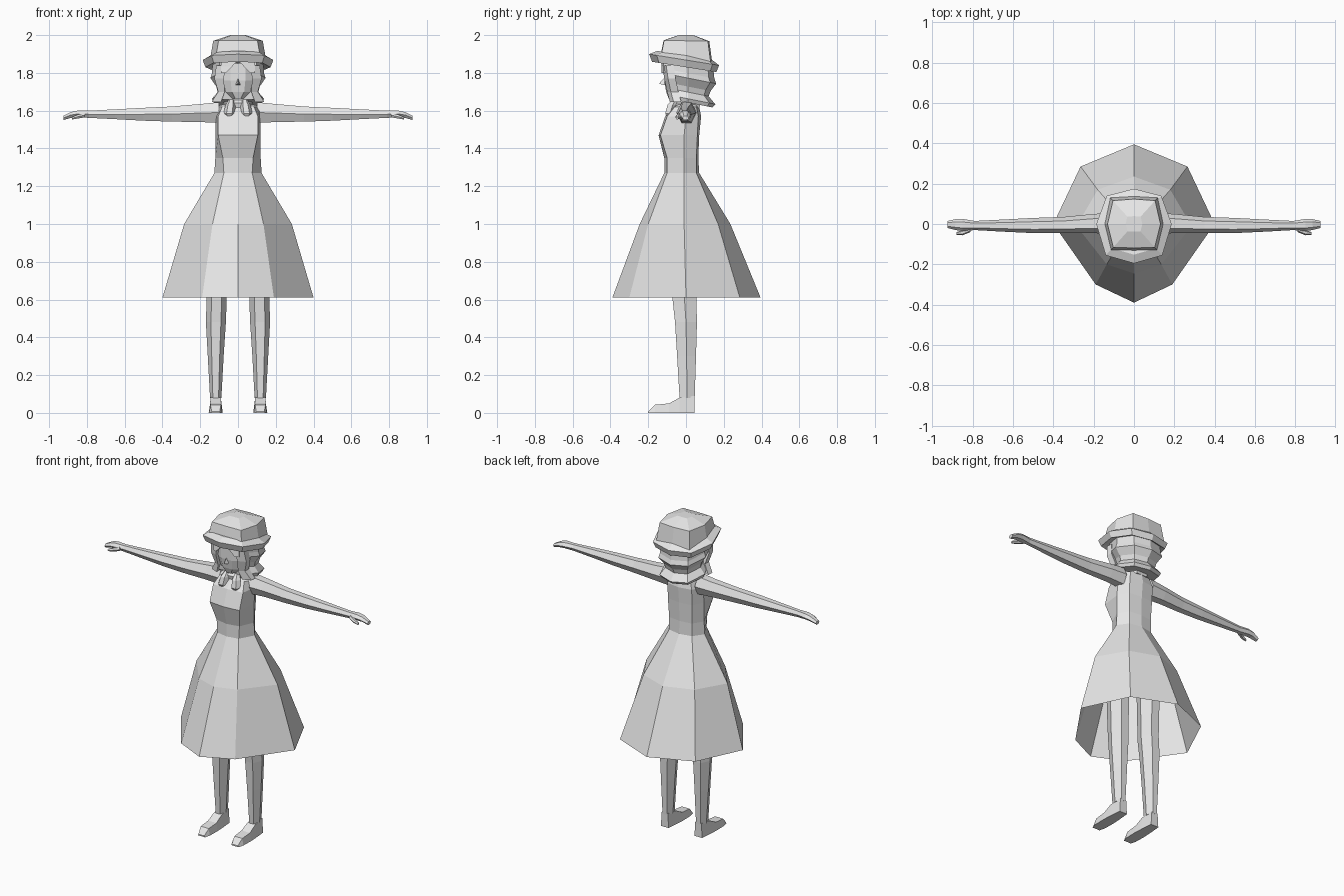
import bpy, bmesh, math
from mathutils import Vector

grey = bpy.data.materials.new("light_grey")
grey.diffuse_color = (0.8, 0.8, 0.8, 1)


def loft(name, rings, cap_start=True, cap_end=True, mirror=False):
    """Skin a list of equal-length point rings with flat faces."""
    bm = bmesh.new()
    rows = [[bm.verts.new(p) for p in ring] for ring in rings]
    n = len(rows[0])
    for a, b in zip(rows, rows[1:]):
        for i in range(n):
            j = (i + 1) % n
            bm.faces.new((a[i], a[j], b[j], b[i]))
    if cap_start:
        bm.faces.new(rows[0][::-1])
    if cap_end:
        bm.faces.new(rows[-1])
    bmesh.ops.recalc_face_normals(bm, faces=bm.faces)
    mesh = bpy.data.meshes.new(name)
    bm.to_mesh(mesh)
    bm.free()
    mesh.materials.append(grey)
    ob = bpy.data.objects.new(name, mesh)
    bpy.context.collection.objects.link(ob)
    if mirror:
        ob.modifiers.new("mirror", 'MIRROR').use_mirror_merge = False
    return ob


def ring8(z, front, fd, side, bd, back, tilt=0.0):
    """Symmetric eight-sided ring; tilt lowers the rear."""
    pts = [(0, front), fd, side, bd, (0, back),
           (-bd[0], bd[1]), (-side[0], side[1]), (-fd[0], fd[1])]
    return [(x, y, z - tilt * y) for x, y in pts]


def level_ring(x, y, z, rx, ry):
    """Horizontal six-sided ring."""
    return [(x + rx * math.cos(k * math.pi / 3),
             y + ry * math.sin(k * math.pi / 3) / 0.866, z) for k in range(6)]


def arm_ring(x, y0, y1, z0, z1):
    """Six-sided ring across the arm."""
    yc, ry, zc, rz = (y0 + y1) / 2, (y1 - y0) / 2, (z0 + z1) / 2, (z1 - z0) / 2
    return [(x, yc + ry * math.cos(k * math.pi / 3),
             zc + rz * math.sin(k * math.pi / 3) / 0.866) for k in range(6)]


# Skirt, open at the hem
waist = ring8(1.27, -0.115, (0.075, -0.1), (0.125, -0.01), (0.08, 0.055), 0.07)
loft("skirt", [
    ring8(0.61, -0.39, (0.19, -0.30), (0.40, 0), (0.265, 0.285), 0.395),
    ring8(1.0, -0.245, (0.135, -0.20), (0.285, -0.01), (0.18, 0.17), 0.235),
    waist], False, False)

# Bodice and shoulders
loft("bodice", [
    waist,
    ring8(1.35, -0.115, (0.08, -0.10), (0.12, -0.01), (0.08, 0.055), 0.065),
    ring8(1.47, -0.145, (0.105, -0.135), (0.12, -0.01), (0.085, 0.06), 0.07),
    ring8(1.57, -0.11, (0.105, -0.10), (0.12, 0), (0.085, 0.065), 0.08),
    ring8(1.62, -0.07, (0.085, -0.06), (0.12, 0), (0.07, 0.055), 0.07),
    ring8(1.64, -0.04, (0.04, -0.03), (0.06, 0.01), (0.04, 0.045), 0.055)], False)

loft("neck", [level_ring(0, 0.005, z, 0.045, 0.045) for z in (1.6, 1.74)])

# Arms and hands
loft("arm", [arm_ring(*r) for r in (
    (0.10, -0.05, 0.055, 1.535, 1.645),
    (0.20, -0.045, 0.05, 1.54, 1.635),
    (0.35, -0.045, 0.035, 1.542, 1.622),
    (0.50, -0.045, 0.03, 1.547, 1.615),
    (0.65, -0.038, 0.022, 1.555, 1.607),
    (0.79, -0.03, 0.015, 1.562, 1.6),
    (0.85, -0.035, 0.025, 1.565, 1.6),
    (0.885, -0.03, 0.024, 1.562, 1.592),
    (0.925, -0.02, 0.015, 1.55, 1.572))], mirror=True)
loft("thumb", [arm_ring(*r) for r in (
    (0.81, -0.04, -0.01, 1.565, 1.588),
    (0.85, -0.056, -0.03, 1.558, 1.578),
    (0.88, -0.054, -0.04, 1.553, 1.566))], mirror=True)

# Legs
loft("leg", [level_ring(*r) for r in (
    (0.115, -0.01, 0.98, 0.06, 0.07),
    (0.113, -0.008, 0.60, 0.053, 0.063),
    (0.117, 0.0, 0.48, 0.053, 0.058),
    (0.118, 0.003, 0.30, 0.042, 0.05),
    (0.118, 0.006, 0.08, 0.03, 0.04))], mirror=True)

# Feet: side profile with a narrower upper edge, swept from heel to toe
loft("foot", [
    [(0.118 - w, y, 0), (0.118 + w, y, 0), (0.118 + w * .8, y, h), (0.118 - w * .8, y, h)]
    for y, w, h in ((0.045, 0.027, 0.09), (-0.035, 0.034, 0.08), (-0.09, 0.037, 0.05),
                    (-0.165, 0.035, 0.043), (-0.20, 0.026, 0.008))], mirror=True)

# Face, wide at the brow and narrow at the chin
loft("face", [
    [(-w, yf + .025, z), (-w * .5, yf, z), (w * .5, yf, z), (w, yf + .025, z),
     (w, 0.05, z), (-w, 0.05, z)]
    for z, w, yf in ((1.665, 0.03, -0.092), (1.70, 0.066, -0.105),
                     (1.76, 0.078, -0.115), (1.85, 0.08, -0.115))])
loft("nose", [
    [(-.013, -.112, 1.735), (.013, -.112, 1.735), (0, -.112, 1.775)],
    [(-.003, -.14, 1.742), (.003, -.14, 1.742), (0, -.138, 1.749)]])

# Bobbed hair: stepped tiers, flared at the bottom, set back behind the face
loft("hair", [
    ring8(z, -0.06, (s * .72, fy), (s, 0.01), (s * .72, b * .8), b, 0.2)
    for z, s, b, fy in ((1.85, 0.135, 0.145, -0.105), (1.80, 0.138, 0.15, -0.105),
                        (1.775, 0.146, 0.16, -0.10), (1.73, 0.115, 0.13, -0.085),
                        (1.70, 0.108, 0.12, -0.08), (1.665, 0.138, 0.155, -0.08),
                        (1.645, 0.13, 0.14, -0.075))])
# Side locks framing the face
loft("side_lock", [
    [(x0, y, z), (x1, y + .02, z), (x1, y + .06, z), (x0, y + .05, z)]
    for z, x0, x1, y in ((1.84, 0.065, 0.115, -0.125), (1.77, 0.075, 0.125, -0.115),
                         (1.70, 0.07, 0.105, -0.1), (1.645, 0.09, 0.14, -0.085))],
     mirror=True)
loft("fringe", [
    [(x0, -.13, z), (x1, -.12, z), (x1, -.10, z), (x0, -.10, z)]
    for z, x0, x1 in ((1.87, 0.0, 0.09), (1.835, 0.03, 0.09), (1.80, 0.065, 0.09))],
     mirror=True)


# Hat: tilted brim and a tapered crown
def hat_ring(z, s, tilt=0.16):
    return ring8(z, -0.195 * s, (0.14 * s, -0.155 * s), (0.187 * s, 0),
                 (0.135 * s, 0.14 * s), 0.175 * s, tilt)


def crown_ring(z, s, tilt):
    return ring8(z, -0.125 * s, (0.108 * s, -0.122 * s), (0.138 * s, 0),
                 (0.11 * s, 0.122 * s), 0.13 * s, tilt)


loft("hat_brim", [hat_ring(1.845, 0.7), hat_ring(1.83, 0.92), hat_ring(1.868, 1.0),
                  hat_ring(1.892, 0.78)])
loft("hat_crown", [crown_ring(1.875, 1.07, 0.16), crown_ring(1.97, 0.95, 0.02),
                   crown_ring(2.0, 0.3, 0)])

# Neck bow: two faceted loops hanging at the collar
loft("bow", [
    [(x - w, y, z), (x - w * .5, y - d, z), (x + w * .5, y - d, z), (x + w, y, z),
     (x, y + .03, z)]
    for z, x, y, w, d in ((1.562, 0.046, -0.09, 0.016, 0.008),
                          (1.585, 0.046, -0.085, 0.03, 0.025),
                          (1.63, 0.04, -0.07, 0.027, 0.028),
                          (1.66, 0.035, -0.055, 0.014, 0.015))], mirror=True)
loft("collar", [level_ring(0, 0.0, z, r, r * .95)
                for z, r in ((1.615, 0.075), (1.64, 0.08), (1.66, 0.055))])
